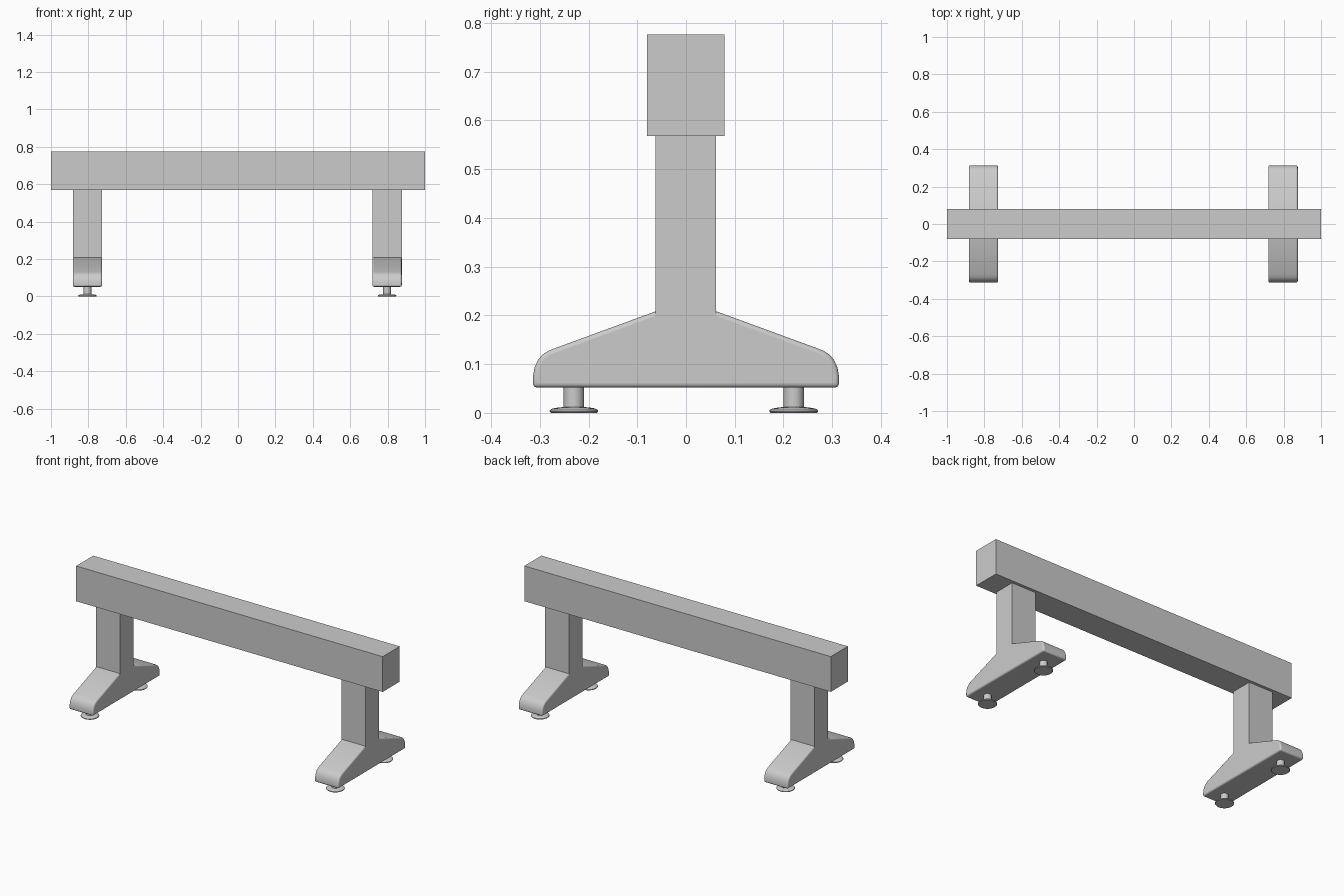
import bpy, bmesh, math
from mathutils import Vector

if "Cube" in bpy.data.objects:
    bpy.data.objects.remove(bpy.data.objects["Cube"])

LEG_W = 0.157


def make_object(name, bm):
    bmesh.ops.recalc_face_normals(bm, faces=bm.faces)
    mesh = bpy.data.meshes.new(name)
    bm.to_mesh(mesh)
    bm.free()
    ob = bpy.data.objects.new(name, mesh)
    bpy.context.collection.objects.link(ob)
    return ob


def smooth(ob, degrees):
    bpy.ops.object.select_all(action='DESELECT')
    ob.select_set(True)
    bpy.context.view_layer.objects.active = ob
    bpy.ops.object.shade_smooth_by_angle(angle=math.radians(degrees))


def box(name, lo, hi):
    bm = bmesh.new()
    bmesh.ops.create_cube(bm, size=1)
    for v in bm.verts:
        v.co = Vector((lo[i] + (v.co[i] + 0.5) * (hi[i] - lo[i]) for i in range(3)))
    return make_object(name, bm)


def foot(name, x):
    # half profile (y, z), mirrored and extruded across the leg width
    half = [(0.314, 0.052), (0.314, 0.074), (0.311, 0.092), (0.304, 0.108),
            (0.295, 0.119), (0.283, 0.127), (0.268, 0.133), (0.063, 0.208)]
    profile = half + [(-y, z) for y, z in reversed(half)]
    bm = bmesh.new()
    face = bm.faces.new([bm.verts.new((x - LEG_W / 2, y, z)) for y, z in profile])
    ext = bmesh.ops.extrude_face_region(bm, geom=[face], use_keep_orig=True)
    moved = [g for g in ext["geom"] if isinstance(g, bmesh.types.BMVert)]
    bmesh.ops.translate(bm, verts=moved, vec=(LEG_W, 0, 0))
    ob = make_object(name, bm)
    bevel = ob.modifiers.new("rounded_edges", 'BEVEL')
    bevel.width = 0.009
    bevel.segments = 4
    bevel.limit_method = 'ANGLE'
    bevel.angle_limit = math.radians(40)
    smooth(ob, 35)


def glide(name, x, y):
    # turned levelling glide: pad, domed top, stem
    profile = [(0, 0), (0.047, 0), (0.05, 0.003), (0.049, 0.006), (0.044, 0.009),
               (0.032, 0.011), (0.021, 0.012), (0.021, 0.056), (0, 0.056)]
    bm = bmesh.new()
    verts = [bm.verts.new((r, 0, z)) for r, z in profile]
    edges = [bm.edges.new(pair) for pair in zip(verts, verts[1:])]
    bmesh.ops.spin(bm, geom=verts + edges, axis=(0, 0, 1), cent=(0, 0, 0),
                   angle=2 * math.pi, steps=32)
    bmesh.ops.remove_doubles(bm, verts=bm.verts, dist=1e-5)
    bmesh.ops.translate(bm, verts=bm.verts, vec=(x, y, 0))
    smooth(make_object(name, bm), 40)


# Long top beam
box("beam", (-1, -0.08, 0.568), (1, 0.079, 0.776))

# Two legs: column, splayed foot, pair of glides
for side, x in (("left", -0.805), ("right", 0.797)):
    box(side + "_column", (x - LEG_W / 2, -0.063, 0.19), (x + LEG_W / 2, 0.062, 0.568))
    foot(side + "_foot", x)
    for end, y in (("front", -0.23), ("back", 0.221)):
        glide(f"{side}_{end}_glide", x, y)
